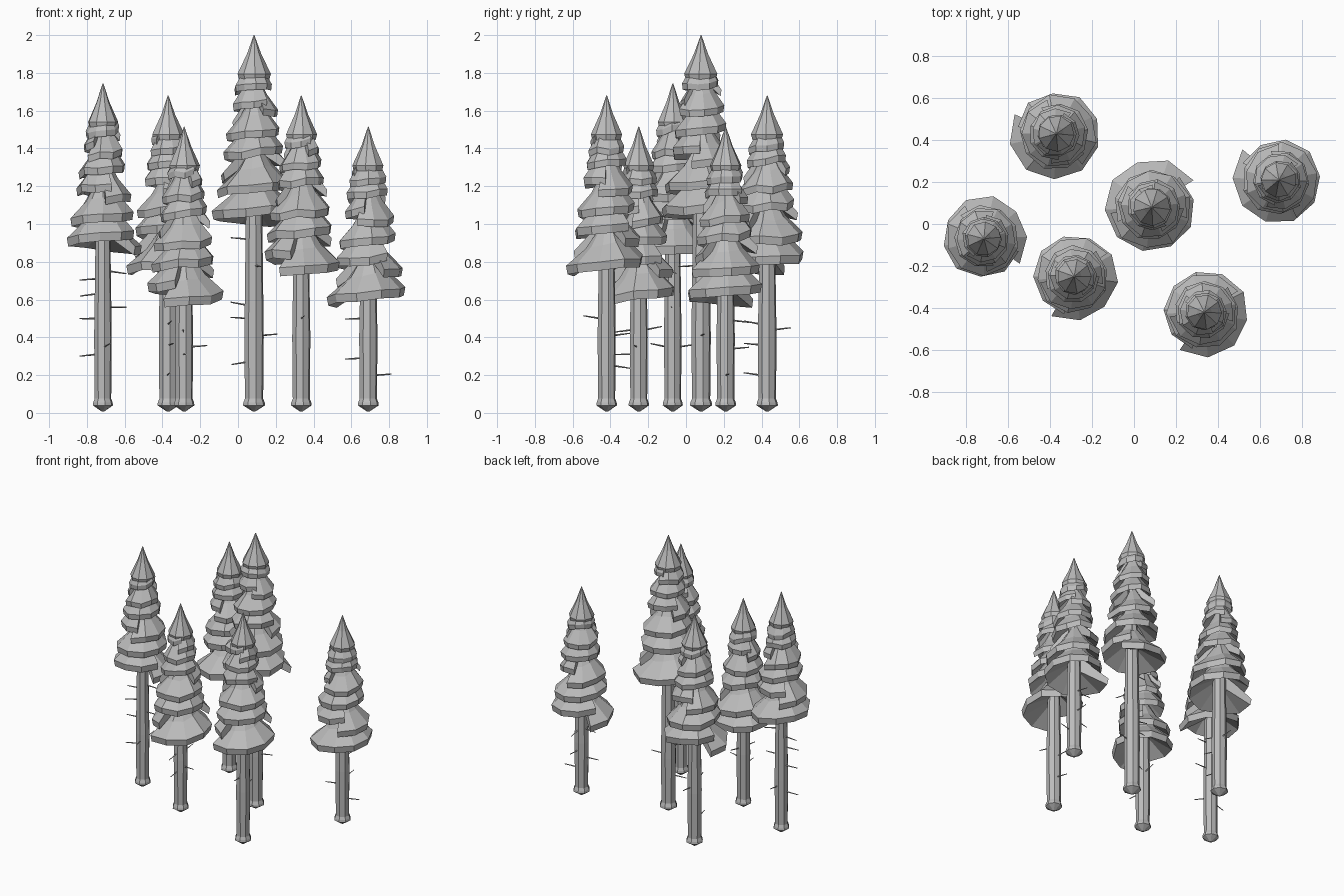
import bpy, bmesh, random
from math import sin, cos, radians, pi
from mathutils import Vector, Matrix

cube = bpy.data.objects.get("Cube")
if cube:
    bpy.data.objects.remove(cube)

grey = bpy.data.materials.new("plain grey")
grey.use_nodes = True
grey.diffuse_color = (0.5, 0.5, 0.5, 1)
grey.node_tree.nodes["Principled BSDF"].inputs["Base Color"].default_value = (0.5, 0.5, 0.5, 1)


def polar(r, a, z):
    return Vector((r * cos(a), r * sin(a), z))


def make_object(name, bm, x, y):
    bmesh.ops.recalc_face_normals(bm, faces=bm.faces)
    mesh = bpy.data.meshes.new(name)
    bm.to_mesh(mesh)
    bm.free()
    mesh.materials.append(grey)
    obj = bpy.data.objects.new(name, mesh)
    obj.location = (x, y, 0)
    bpy.context.collection.objects.link(obj)


def lathe(bm, profile, sides, turn=0):
    """Revolve (radius, z) pairs; ends are closed by caps."""
    rings = [[bm.verts.new(polar(r, turn + 2 * pi * i / sides, z)) for i in range(sides)]
             for r, z in profile]
    for low, high in zip(rings, rings[1:]):
        for i in range(sides):
            j = (i + 1) % sides
            bm.faces.new((low[i], low[j], high[j], high[i]))
    bm.faces.new(rings[0])
    bm.faces.new(rings[-1])


def trunk(name, x, y, size, top, twigs):
    bm = bmesh.new()
    # Tapered trunk with a flared foot and pointed root end
    lathe(bm, [(0.008, 0.008), (0.056 * size, 0.04), (0.054 * size, 0.055), (0.046 * size, 0.075),
               (0.049 * size, 0.4), (0.041 * size, top * 0.55), (0.008, top - 0.1)], 8, 0.2)
    # Bare twigs
    for angle, z in twigs:
        a = radians(angle)
        start = polar(0.035, a, z)
        axis = polar(0.09, a + 0.2, random.uniform(-0.015, 0.02))
        spin = axis.to_track_quat("Z", "Y").to_matrix().to_4x4()
        bmesh.ops.create_cone(bm, cap_ends=True, segments=4, radius1=0.005, radius2=0.003,
                              depth=axis.length,
                              matrix=Matrix.Translation(start + axis / 2) @ spin)
    make_object(name + "_trunk", bm, x, y)


def skirt(bm, start, z, r, rise, drop, rim, core):
    """One loose layer of foliage that winds up a little and overlaps itself."""
    steps = 10
    rows = []
    for i in range(steps + 1):
        t = i / steps
        a = start + radians(375) * t
        h = z + rise * t + random.uniform(-0.01, 0.01)
        q = r * (1.06 - 0.16 * t) * random.uniform(0.97, 1.03)
        section = [(core, h + drop), (q * 0.5 + 0.005, h + drop * 0.56),
                   (q, h + rim), (q * 0.96, h), (core, h + drop * 0.4)]
        rows.append([bm.verts.new(polar(s, a, v)) for s, v in section])
    for low, high in zip(rows, rows[1:]):
        for k in range(5):
            n = (k + 1) % 5
            bm.faces.new((low[k], low[n], high[n], high[k]))
    bm.faces.new(rows[0])
    bm.faces.new(rows[-1])


def crown(name, x, y, size, top, bottom, start):
    bm = bmesh.new()
    layers = 6
    span = top - 0.25 - bottom
    # Layers shrink and crowd together towards the tip, each turned from the last
    for i in range(layers):
        f = i / layers
        g = 1 - (1 - f) ** 1.3
        skirt(bm, radians(start + 155 * i), bottom + span * g,
              size * (0.206 - 0.122 * g), 0.09 - 0.04 * f,
              0.24 - 0.05 * f, 0.045 - 0.015 * f, 0.04 - 0.028 * f)
    # Pointed tip with slightly hollow sides
    lathe(bm, [(0.012, top - 0.17), (0.076 * size, top - 0.235), (0.084 * size, top - 0.205),
               (0.036 * size, top - 0.1), (0.002, top)], 9, radians(start))
    make_object(name + "_foliage", bm, x, y)


# name, x, y, size, top, foliage bottom, spiral start, twigs (angle, height)
TREES = [
    ("left_edge_tree", -0.715, -0.07, 0.97, 1.745, 0.83, -35,
     [(170, 0.71), (185, 0.63), (175, 0.5), (180, 0.31), (0, 0.75), (-10, 0.56), (-80, 0.35), (80, 0.35)]),
    ("back_tree", -0.37, 0.43, 1.03, 1.68, 0.73, 155,
     [(-90, 0.47), (-85, 0.36), (-95, 0.2), (80, 0.44)]),
    ("front_left_tree", -0.285, -0.25, 0.99, 1.515, 0.565, 240,
     [(-20, 0.35), (-100, 0.44), (-95, 0.31), (75, 0.44)]),
    ("tall_middle_tree", 0.085, 0.08, 1.07, 2.0, 0.98, 33,
     [(180, 0.92), (170, 0.57), (180, 0.5), (190, 0.27), (0, 0.41), (-80, 0.78)]),
    ("front_right_tree", 0.335, -0.42, 1.0, 1.68, 0.73, 237,
     [(-90, 0.5), (90, 0.41), (85, 0.25)]),
    ("right_edge_tree", 0.69, 0.21, 1.01, 1.515, 0.565, 140,
     [(165, 0.5), (180, 0.29), (0, 0.2), (85, 0.49), (80, 0.34)]),
]
random.seed(4)
for name, x, y, size, top, bottom, start, twigs in TREES:
    trunk(name, x, y, size, top, twigs)
    crown(name, x, y, size, top, bottom, start)
